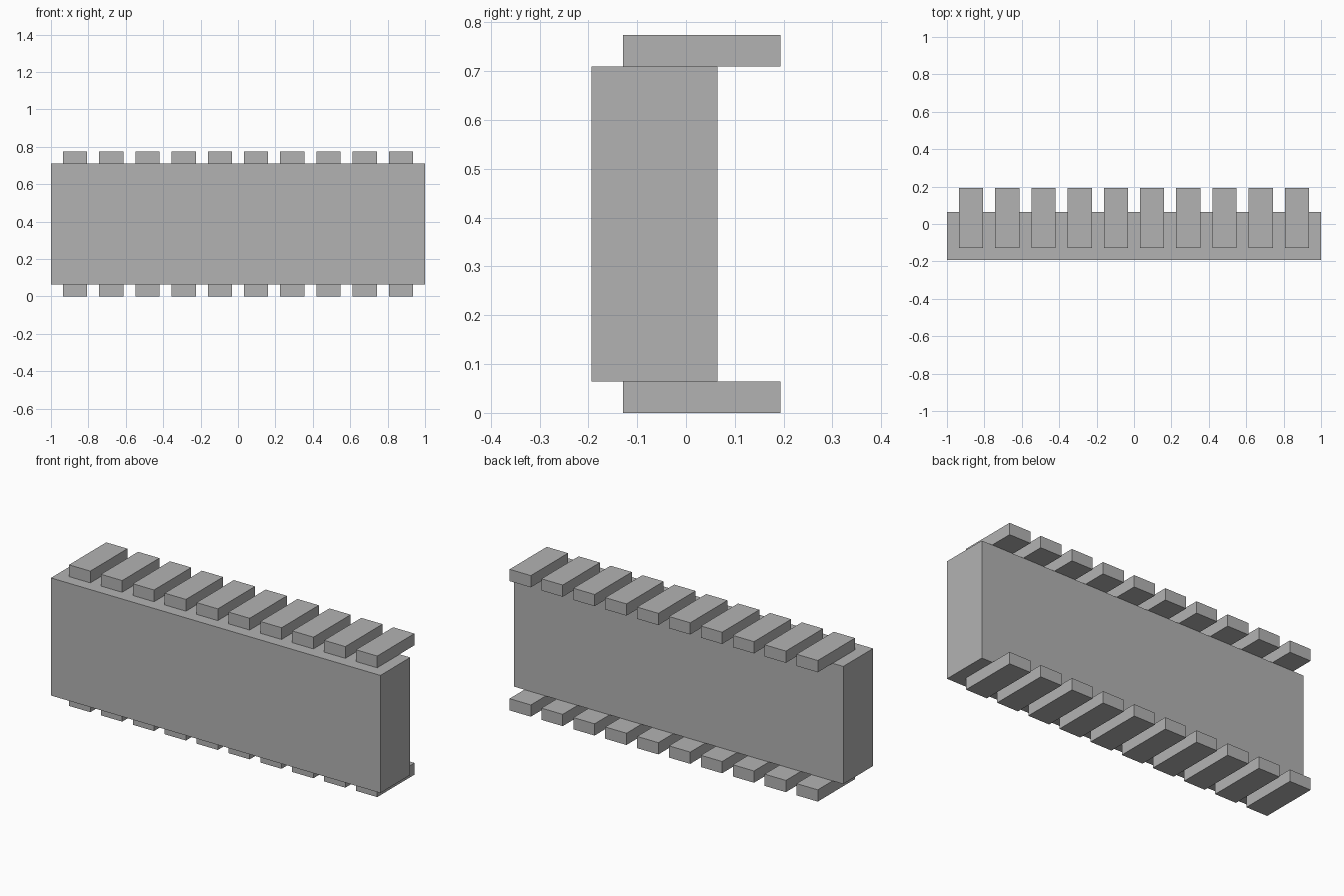
import bpy
import bmesh
from mathutils import Vector

if "Cube" in bpy.data.objects:
    bpy.data.objects.remove(bpy.data.objects["Cube"], do_unlink=True)

UNIT = 2 / 31   # everything sits on this module
PINS = 10

grey = bpy.data.materials.new("plain_grey")
grey.use_nodes = True
colour = (0.45, 0.45, 0.45, 1)
grey.diffuse_color = colour
grey.node_tree.nodes["Principled BSDF"].inputs["Base Color"].default_value = colour


def box(name, low, high):
    """Flat-faced box between two corners given in module units."""
    low, high = Vector(low) * UNIT, Vector(high) * UNIT
    bm = bmesh.new()
    bmesh.ops.create_cube(bm, size=1)
    bmesh.ops.scale(bm, vec=high - low, verts=bm.verts)
    mesh = bpy.data.meshes.new(name)
    bm.to_mesh(mesh)
    bm.free()
    mesh.materials.append(grey)
    obj = bpy.data.objects.new(name, mesh)
    obj.location = (low + high) / 2
    bpy.context.collection.objects.link(obj)
    return obj


# Main block
box("body", (-15.5, -3, 1), (15.5, 1, 11))

# Rows of flat pins along the bottom and top, overhanging the back
for row, z in (("lower", 0), ("upper", 11)):
    for i in range(PINS):
        x = -14.5 + 3 * i
        box(f"{row}_pin_{i + 1}", (x, -2, z), (x + 2, 3, z + 1))
